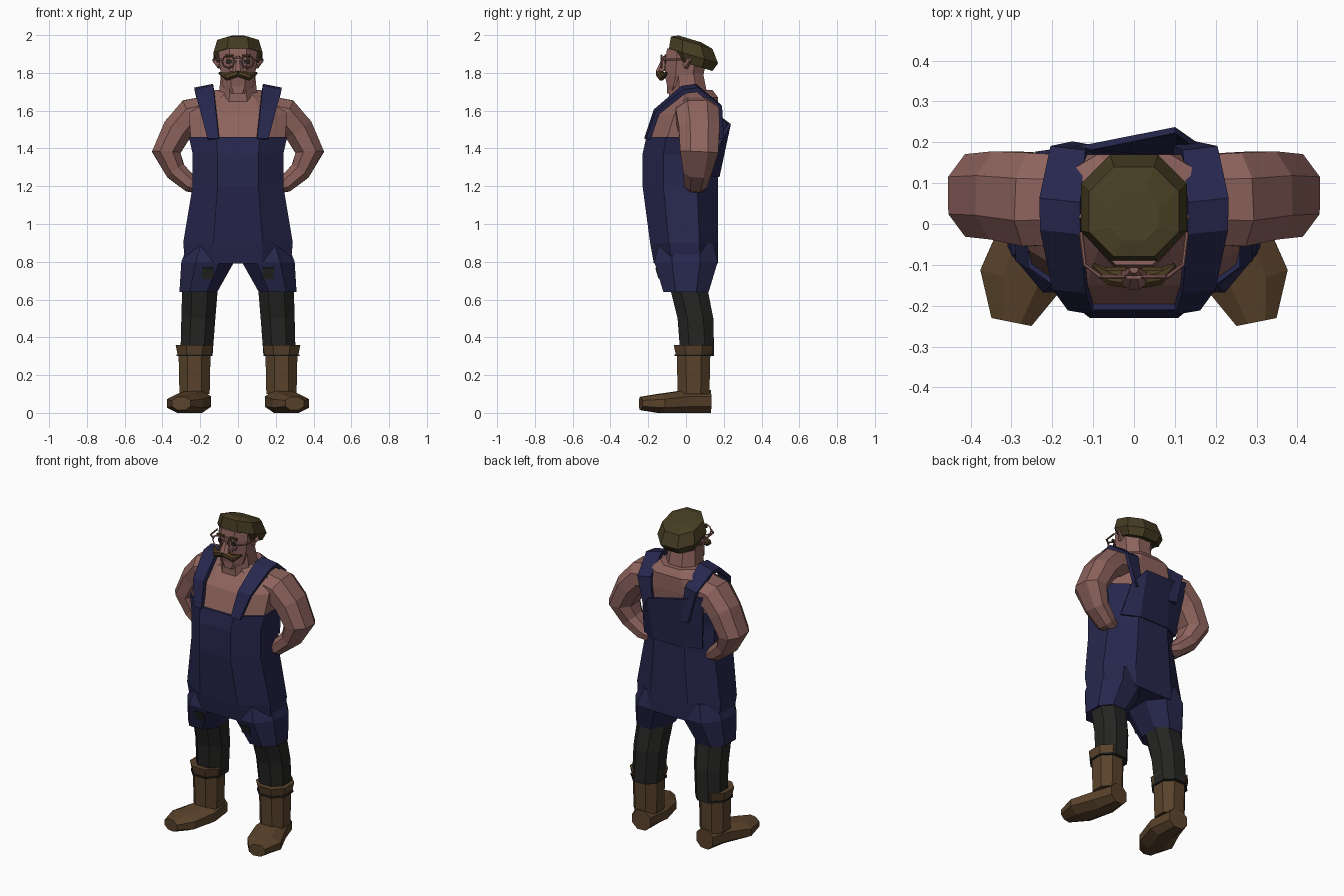
import bpy, bmesh, math
from mathutils import Vector, Matrix

if "Cube" in bpy.data.objects:
    bpy.data.objects.remove(bpy.data.objects["Cube"], do_unlink=True)


def material(name, red, green, blue):
    mat = bpy.data.materials.new(name)
    mat.use_nodes = True
    colour = (red, green, blue, 1)
    mat.diffuse_color = colour
    mat.node_tree.nodes["Principled BSDF"].inputs["Base Color"].default_value = colour
    return mat


SKIN = material("skin", .27, .125, .11)
NAVY = material("navy cloth", .02, .02, .075)
CHARCOAL = material("charcoal cloth", .018, .018, .017)
LEATHER = material("brown leather", .1, .055, .024)
FELT = material("olive felt", .06, .045, .016)
HAIR = material("brown hair", .075, .045, .015)


def finish(name, bm, mat):
    """Turn a bmesh into a named, coloured object."""
    bmesh.ops.recalc_face_normals(bm, faces=bm.faces)
    mesh = bpy.data.meshes.new(name)
    bm.to_mesh(mesh)
    bm.free()
    mesh.materials.append(mat)
    obj = bpy.data.objects.new(name, mesh)
    bpy.context.collection.objects.link(obj)
    return obj


def skin_grid(bm, rows, wrap):
    """Join neighbouring rows of vertices with quads."""
    for low, high in zip(rows, rows[1:]):
        count = len(low)
        for j in range(count if wrap else count - 1):
            k = (j + 1) % count
            bm.faces.new((low[j], low[k], high[k], high[j]))


def loft(name, mat, stations, depth=1.0, across=None, slope=0, side=1):
    """Chamfered tube through stations (centre, half width): level rings,
    or rings square to the path when a cross axis is given."""
    corner = .45
    outline = [(sx * a, sy * b) for sx, sy, a, b in (
        (1, -1, 1, corner), (1, 1, 1, corner), (1, 1, corner, 1), (-1, 1, corner, 1),
        (-1, 1, 1, corner), (-1, -1, 1, corner), (-1, -1, corner, 1), (1, -1, corner, 1))]
    bm = bmesh.new()
    centres = [Vector(s[:3]) for s in stations]
    last = len(stations) - 1
    rows = []
    for i, (centre, station) in enumerate(zip(centres, stations)):
        u, v = Vector((1, 0, slope * 0)), Vector((0, 1, slope))
        if across:
            along = (centres[min(i + 1, last)] - centres[max(i - 1, 0)]).normalized()
            u = Vector(across).cross(along).normalized()
            v = along.cross(u)
        width = station[3]
        thick = station[4] if len(station) > 4 else width * depth
        ring = [centre + u * a * width + v * b * thick for a, b in outline]
        rows.append([bm.verts.new((p.x * side, p.y, p.z)) for p in ring])
    skin_grid(bm, rows, wrap=True)
    bm.faces.new(rows[0])
    bm.faces.new(rows[last])
    return finish(name, bm, mat)


def trunk(name, mat, stations, **options):
    """Loft on the centre line from (y, z, half width, half depth)."""
    return loft(name, mat, [(0, *station) for station in stations], **options)


def sheet(name, mat, rows, thickness):
    """Cloth through rows of points, thickened."""
    bm = bmesh.new()
    skin_grid(bm, [[bm.verts.new(point) for point in row] for row in rows], wrap=False)
    obj = finish(name, bm, mat)
    solid = obj.modifiers.new("thickness", "SOLIDIFY")
    solid.thickness = thickness
    solid.offset = 0


def plate(name, mat, centre, width, height, lean=0, thickness=.009):
    """Thin box facing the front, leaning about x."""
    bm = bmesh.new()
    bmesh.ops.create_cube(bm, size=1)
    place = Matrix.Translation(centre) @ Matrix.Rotation(lean, 4, "X")
    bm.transform(place @ Matrix.Diagonal((width, thickness, height, 1)))
    finish(name, bm, mat)


# Bare torso, neck and head
trunk("torso", SKIN, [(-.02, 1.2, .2, .16), (-.02, 1.45, .25, .18), (.01, 1.58, .26, .16),
                      (.05, 1.67, .2, .12), (.04, 1.71, .12, .1)])
trunk("neck", SKIN, [(.02, 1.6, .11, .11), (0, 1.8, .09, .09)])
trunk("head", SKIN, [(-.06, 1.69, .05, .04), (-.04, 1.73, .08, .06), (-.01, 1.78, .09, .1),
                     (0, 1.87, .1, .11), (0, 1.93, .1, .1)])
trunk("nose", SKIN, [(-.13, 1.81, .03, .03), (-.11, 1.89, .01, .01)])
plate("spectacle_bridge", SKIN, (0, -.13, 1.87), width=.04, height=.01)

# Flat cap, tilted back
trunk("cap", FELT, [(.04, 1.84, .11, .1), (.04, 1.89, .13, .13), (.03, 1.96, .11, .11),
                    (.02, 1.98, .06, .06)], slope=-.3)

# Apron with a crooked back edge
trunk("apron", NAVY, [(0, .79, .28, .17), (-.01, .9, .29, .18), (-.03, 1.2, .24, .2),
                      (-.03, 1.37, .24, .2), (-.02, 1.46, .26, .19)])
hem = [(x, .12 if abs(x) > .1 else .17, 1.25) for x in (-.2, -.1, .1, .2)]
edge = [(-.24, .17, 1.6), (-.1, .19, 1.56), (.1, .23, 1.53), (.17, .18, 1.44)]
sheet("apron_back", NAVY, [edge, hem], thickness=.015)

STRAP_LINE = [(-.21, 1.45), (-.16, 1.6), (-.02, 1.72), (.05, 1.73), (.17, 1.63), (.18, 1.42)]

for side, word in ((1, "left_"), (-1, "right_")):
    # Ear, eye, eyebrow and half of the moustache
    loft(word + "ear", SKIN, [(.09, 0, 1.85, .03), (.13, .02, 1.87, .01)],
         depth=.6, across=(0, 1, 0), side=side)
    plate(word + "eye", CHARCOAL, (side * .045, -.11, 1.86), width=.03, height=.02)
    plate(word + "eyebrow", HAIR, (side * .045, -.11, 1.89), width=.05, height=.015)
    loft(word + "moustache", HAIR, [(0, -.14, 1.8, .02), (.06, -.13, 1.78, .02),
                                    (.1, -.1, 1.8, .005)], across=(0, 0, 1), side=side)

    # Spectacle rim and temple
    bpy.ops.mesh.primitive_torus_add(
        location=(side * .05, -.13, 1.86), rotation=(math.pi / 2, 0, 0),
        major_segments=8, minor_segments=4, major_radius=.034, minor_radius=.005)
    rim = bpy.context.object
    rim.name = word + "spectacle_rim"
    rim.data.materials.append(SKIN)
    loft(word + "spectacle_temple", SKIN,
         [(x, y, 1.87, .005) for x, y in ((.08, -.13), (.12, -.1), (.13, -.02))],
         across=(0, 0, 1), side=side)

    # Arm bent with the hand on the hip
    loft(word + "arm", SKIN,
         [(.14, .06, 1.6, .08), (.25, .06, 1.58, .085), (.32, .07, 1.5, .08),
          (.38, .07, 1.38, .075), (.33, .06, 1.28, .055), (.25, .05, 1.21, .045),
          (.2, .05, 1.19, .03)], depth=1.35, across=(0, 1, 0), side=side)

    # Shoulder strap, widening and spreading as it rises
    strap = []
    for y, z in STRAP_LINE:
        rise = (z - STRAP_LINE[0][1]) / .28
        inner = .1 + .03 * rise
        outer = inner + .06 + .04 * rise
        strap.append([(side * inner, y, z), (side * outer, y + .01, z - .02 * rise)])
    sheet(word + "strap", NAVY, strap, thickness=.025)

    # Short trousers with a torn spot, and stocking
    loft(word + "trouser_leg", NAVY, [(.14, 0, .9, .12), (.16, 0, .8, .14), (.21, 0, .64, .1)],
         depth=1.2, side=side)
    plate(word + "tear", CHARCOAL, (side * .16, -.15, .74), width=.06, height=.06, lean=.29)
    loft(word + "stocking", CHARCOAL, [(.2, .01, .68, .095), (.21, .05, .5, .09),
                                       (.22, .06, .3, .085)], depth=1.05, side=side)

    # Boot: shaft, ankle strap and cuff share one axis
    for part, mat, low, high, start, end in (
            ("boot_shaft", LEATHER, .1, .33, .08, .085),
            ("boot_strap", CHARCOAL, .3, .31, .095, .095),
            ("boot_cuff", LEATHER, .31, .36, .09, .1)):
        loft(word + part, mat, [(.23, .04, low, start), (.23, .04, high, end)],
             depth=1.05, side=side)

    # Foot turned outward
    loft(word + "foot", LEATHER,
         [(.22, .13, .06, .06, .06), (.23, 0, .06, .09, .06), (.28, -.14, .05, .1, .05),
          (.3, -.24, .05, .05, .035)], across=(0, 0, 1), side=side)
